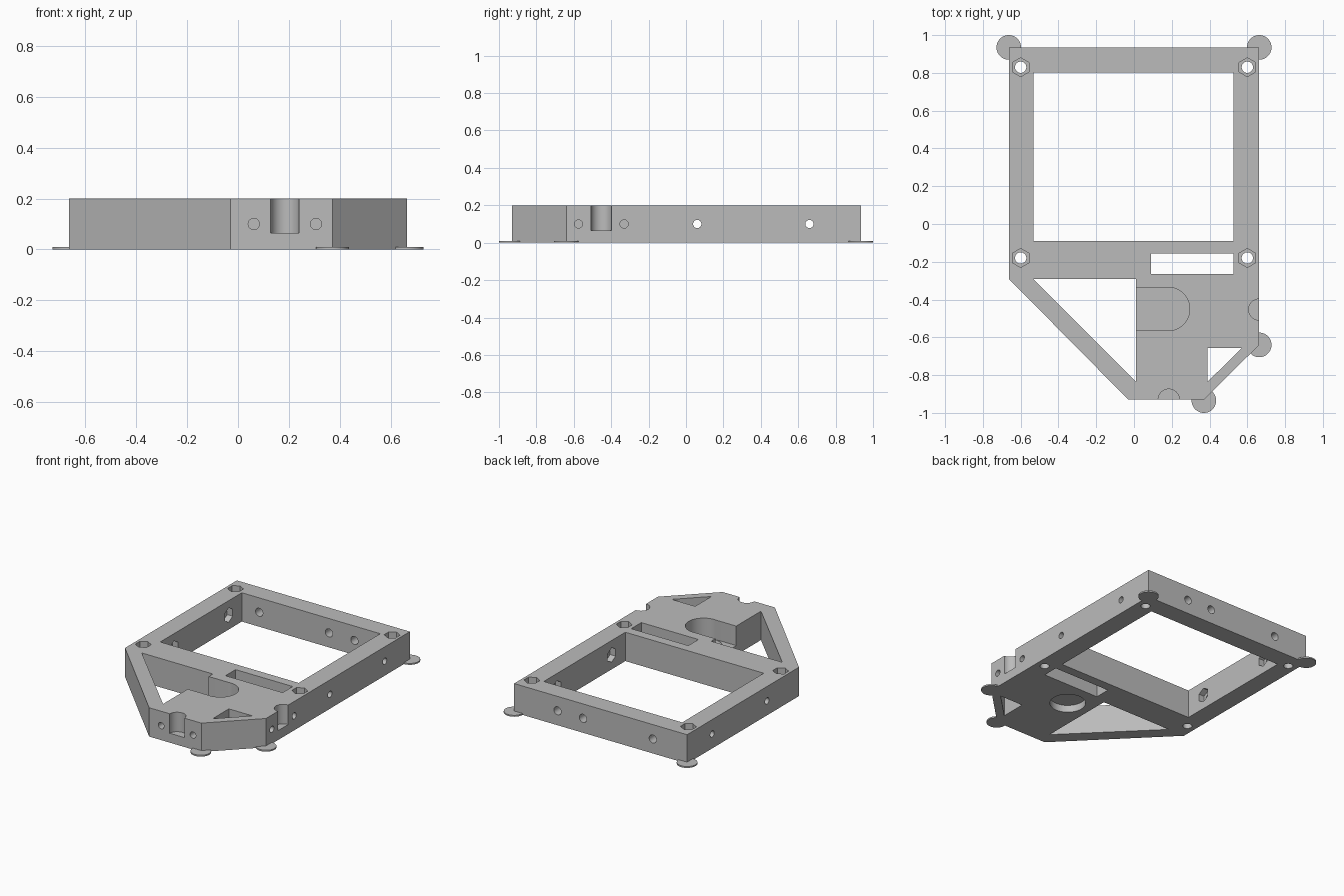
import bpy
import bmesh
from math import cos, sin, pi, radians

cube = bpy.data.objects.get("Cube")
if cube:
    bpy.data.objects.remove(cube)

grey = bpy.data.materials.new("light grey plastic")
grey.use_nodes = True
COLOUR = (0.5, 0.5, 0.5, 1)
grey.diffuse_color = COLOUR
grey.node_tree.nodes["Principled BSDF"].inputs["Base Color"].default_value = COLOUR

H = 0.2            # frame height
MID = H / 2        # height of the sideways holes
W = 0.663          # half width
FLOOR = 0.065      # floor of the blind pockets


def ring(u, v, r, sides=40):
    """Regular polygon with a corner pointing along +v."""
    return [(u + r * cos(pi / 2 + 2 * pi * i / sides),
             v + r * sin(pi / 2 + 2 * pi * i / sides)) for i in range(sides)]


def prism(name, outline, start, end, axis="Z"):
    """Extrude a flat outline along an axis."""
    place = {"X": lambda u, v, w: (w, u, v),
             "Y": lambda u, v, w: (u, w, v),
             "Z": lambda u, v, w: (u, v, w)}[axis]
    bm = bmesh.new()
    face = bm.faces.new([bm.verts.new(place(u, v, start)) for u, v in outline])
    grown = bmesh.ops.extrude_face_region(bm, geom=[face], use_keep_orig=True)
    tops = [g for g in grown["geom"] if isinstance(g, bmesh.types.BMVert)]
    shift = [e - s for e, s in zip(place(0, 0, end), place(0, 0, start))]
    bmesh.ops.translate(bm, verts=tops, vec=shift)
    bmesh.ops.recalc_face_normals(bm, faces=bm.faces)
    mesh = bpy.data.meshes.new(name)
    bm.to_mesh(mesh)
    bm.free()
    mesh.materials.append(grey)
    obj = bpy.data.objects.new(name, mesh)
    bpy.context.collection.objects.link(obj)
    return obj


def select(obj):
    bpy.ops.object.select_all(action="DESELECT")
    obj.select_set(True)
    bpy.context.view_layer.objects.active = obj


def cut(outline, start=-0.1, end=0.3, axis="Z"):
    """Remove a prism from the frame."""
    cutter = prism("cutter", outline, start, end, axis)
    cutter.hide_render = True
    select(frame)
    mod = frame.modifiers.new("cut", "BOOLEAN")
    mod.operation = "DIFFERENCE"
    mod.solver = "EXACT"
    mod.object = cutter
    bpy.ops.object.modifier_apply(modifier=mod.name)
    bpy.data.objects.remove(cutter)


def box(x0, x1, y0, y1):
    return [(x0, y0), (x1, y0), (x1, y1), (x0, y1)]


# Main frame with the tapered nose
frame = prism("frame", [(-W, 0.935), (W, 0.935), (W, -0.64), (0.37, -0.93),
                        (-0.03, -0.93), (-W, -0.29)], 0, H)

# Large window, slot and the two triangular openings
cut(box(-0.533, 0.528, -0.09, 0.803))
cut(box(0.09, 0.528, -0.265, -0.155))
cut([(-0.535, -0.29), (0.01, -0.29), (0.01, -0.835)])
cut([(0.39, -0.657), (0.57, -0.657), (0.39, -0.835)])

# Round pocket opening into the triangle, and the recess beneath it
cut(box(-0.04, 0.18, -0.564, -0.336), FLOOR)
cut(ring(0.18, -0.45, 0.115, 64), FLOOR - 0.003)
cut(ring(0.18, -0.45, 0.115, 64), -0.1, 0.05)

# Half-round notches in the nose and side, each with two blind holes
cut(ring(0.184, -0.93, 0.056), FLOOR)
cut(ring(W, -0.453, 0.056), FLOOR)
for offset in (-0.122, 0.122):
    cut(ring(0.184 + offset, MID, 0.022), -1, -0.8, "Y")
    cut(ring(-0.453 + offset, MID, 0.022), 0.53, 0.8, "X")

# Corner bolt holes with hexagonal nut seats
for x in (-0.6, 0.6):
    for y in (-0.18, 0.83):
        cut(ring(x, y, 0.03))
        cut(ring(x, y, 0.05, 6), 0.14)

# Side holes with nut seats on the inner walls
for y in (0.06, 0.66):
    cut(ring(y, MID, 0.022), -1, 1, "X")
    cut(ring(y, MID, 0.05, 6), -0.575, 0.57, "X")

# Holes through the back wall
for x in (-0.4, 0.135, 0.33):
    cut(ring(x, MID, 0.028), 0.7, 1.1, "Y")

# Thin round feet at the corners
feet = {"back_right_foot": (-W, 0.935), "back_left_foot": (W, 0.935),
        "side_foot": (W, -0.64), "nose_foot": (0.37, -0.935)}
parts = [frame] + [prism(name, ring(x, y, 0.065), 0, 0.01)
                   for name, (x, y) in feet.items()]

for part in parts:
    select(part)
    bpy.ops.object.shade_smooth_by_angle(angle=radians(30))
